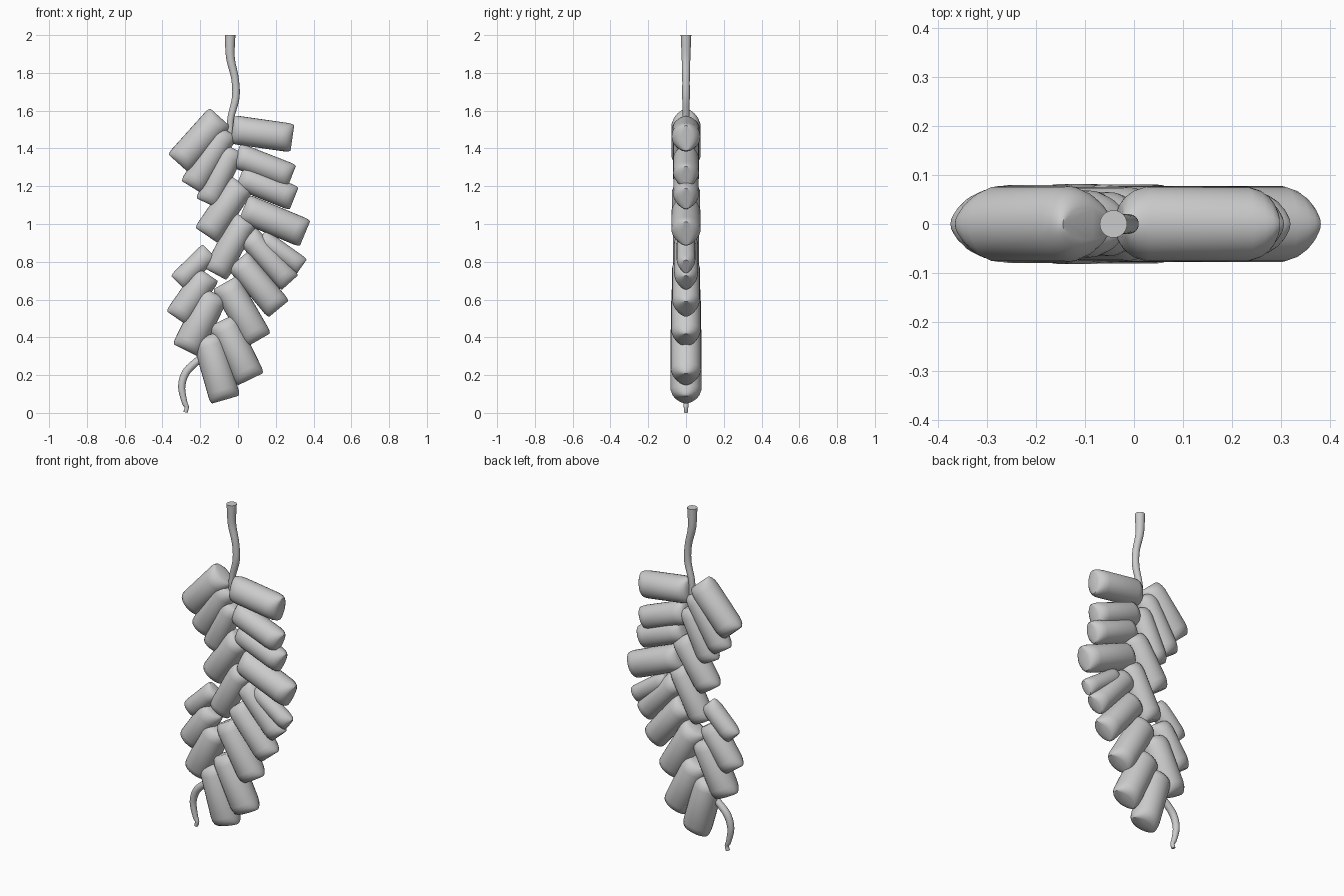
import bpy, bmesh
from math import sin, cos, pi
from mathutils import Vector

if "Cube" in bpy.data.objects:
    bpy.data.objects.remove(bpy.data.objects["Cube"])

SIDES = 28
Y = Vector((0, 1, 0))


def loft(name, rings, angle):
    """Skin a list of (centre, in-plane vector, y radius) into a closed solid."""
    n = SIDES
    bm = bmesh.new()
    loops = []
    for c, u, ry in rings:
        loops.append([bm.verts.new(c + u * cos(2 * pi * i / n) + Y * (ry * sin(2 * pi * i / n)))
                      for i in range(n)])
    for a, b in zip(loops, loops[1:]):
        for i in range(n):
            j = (i + 1) % n
            bm.faces.new((a[i], a[j], b[j], b[i]))
    bm.faces.new(loops[0][::-1])
    bm.faces.new(loops[-1])
    bmesh.ops.recalc_face_normals(bm, faces=bm.faces)
    me = bpy.data.meshes.new(name)
    bm.to_mesh(me)
    bm.free()
    ob = bpy.data.objects.new(name, me)
    bpy.context.collection.objects.link(ob)
    bpy.ops.object.select_all(action='DESELECT')
    ob.select_set(True)
    bpy.context.view_layer.objects.active = ob
    bpy.ops.object.shade_smooth_by_angle(angle=angle)
    return ob


# Rounded end: (distance from end, width factor, depth factor)
END = [(0, .88, .42), (.005, .93, .58), (.014, .97, .74), (.03, 1, .89), (.055, 1, 1)]


def firecracker(name, x0, z0, x1, z1, r):
    a, b = Vector((x0, 0, z0)), Vector((x1, 0, z1))
    d = (b - a).normalized()
    side = d.cross(Y)
    rings = [(a + d * t, side * r * w, r * h) for t, w, h in END]
    rings += [(b - d * t, side * r * w, r * h) for t, w, h in reversed(END)]
    loft(name, rings, 0.7)


def string(name, pts, steps=6):
    """Smooth tapered cord through (x, z, radius) points."""
    P = [Vector(p) for p in pts]
    P = [2 * P[0] - P[1]] + P + [2 * P[-1] - P[-2]]
    path = []
    for k in range(1, len(P) - 2):
        p0, p1, p2, p3 = P[k - 1:k + 3]
        for s in range(steps):
            t = s / steps
            path.append(.5 * (2 * p1 + (p2 - p0) * t + (2 * p0 - 5 * p1 + 4 * p2 - p3) * t * t
                              + (3 * p1 - p0 - 3 * p2 + p3) * t ** 3))
    path.append(P[-2])
    rings = []
    for i, p in enumerate(path):
        q = path[min(i + 1, len(path) - 1)] - path[max(i - 1, 0)]
        side = Vector((q.x, 0, q.y)).normalized().cross(Y)
        rings.append((Vector((p.x, 0, p.y)), side * p.z, p.z))
    loft(name, rings, 0.7)


# Right-hand row: inner end x, z, outer end x, z, radius
right = [
    (-.03, 1.50, .288, 1.455, .076), (-.01, 1.365, .284, 1.25, .068),
    (.01, 1.25, .297, 1.135, .067), (.03, 1.085, .355, .95, .077),
    (.12, .93, .338, .775, .049), (.05, .94, .275, .69, .063),
    (0, .81, .215, .55, .073), (-.068, .69, .108, .385, .078),
    (-.085, .49, .066, .178, .081), (-.165, .41, -.067, .07, .082),
]
# Left-hand row
left = [
    (-.095, 1.565, -.315, 1.32, .077), (-.06, 1.495, -.245, 1.195, .068),
    (-.025, 1.40, -.165, 1.11, .065), (.02, 1.215, -.167, .94, .075),
    (.04, 1.03, -.12, .735, .07), (-.15, .855, -.318, .69, .055),
    (-.16, .735, -.323, .50, .071), (-.125, .635, -.275, .33, .08),
]
for label, row in (("right", right), ("left", left)):
    for i, spec in enumerate(row, 1):
        firecracker(f"firecracker_{label}_{i}", *spec)

# Hanging cord at the top and loose fuse at the bottom
string("hanging_cord", [(-.042, 2.0, .028), (-.04, 1.88, .023), (-.016, 1.77, .02),
                        (-.012, 1.67, .02), (-.038, 1.56, .018), (-.04, 1.48, .018)])
string("fuse_tail", [(-.17, .31, .02), (-.215, .275, .02), (-.275, .215, .021),
                     (-.298, .14, .019), (-.284, .06, .015), (-.272, .03, .012),
                     (-.278, .003, .011)])
